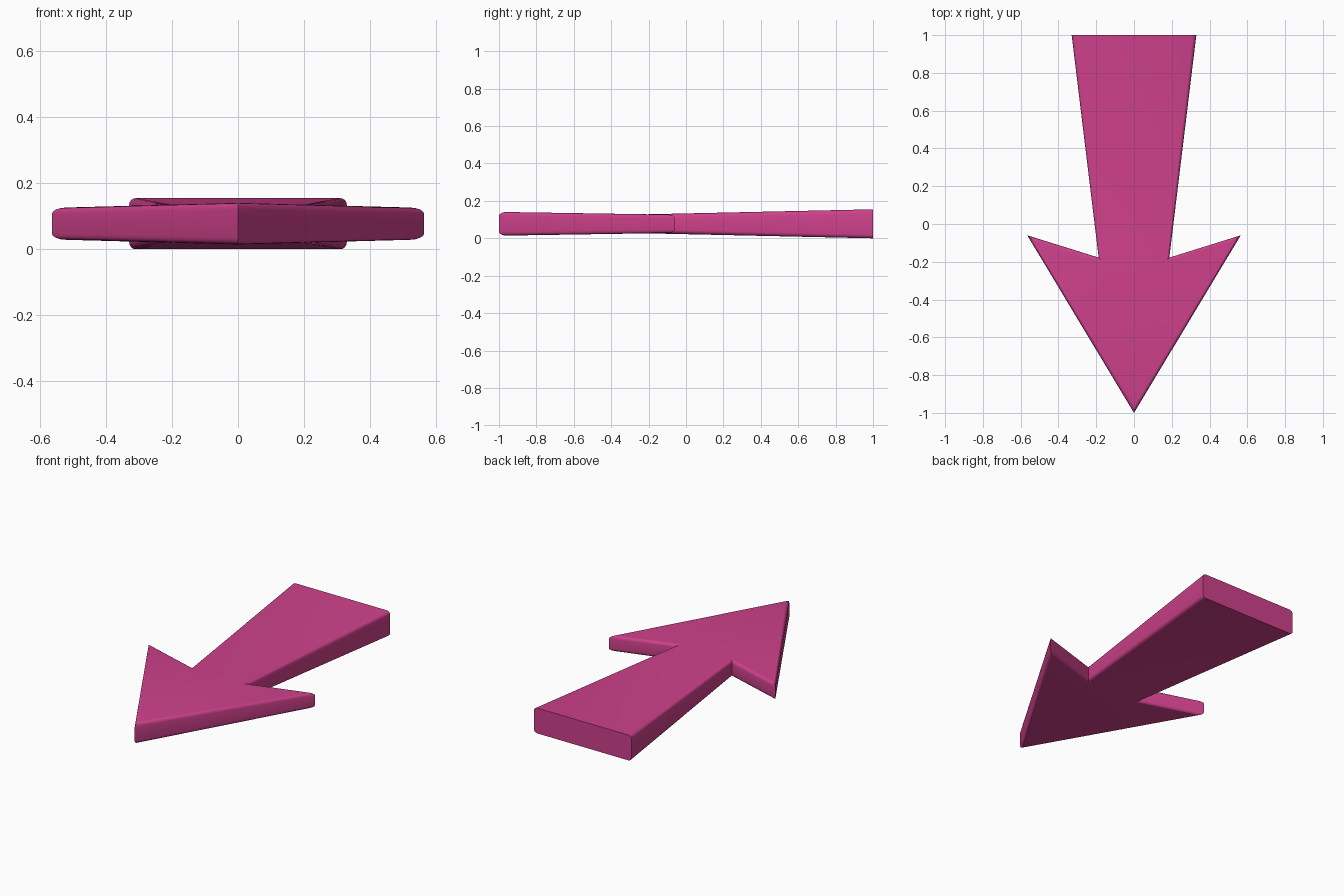
import bpy, bmesh, math
from mathutils import Vector, Matrix

cube = bpy.data.objects.get("Cube")
if cube:
    bpy.data.objects.remove(cube)

MID = 0.0775      # height of the middle plane
R = 0.02          # rounding of the long edges
STEPS = 4

# Outline, counter-clockwise from the point: x, y, half thickness
half = [(0.565, -0.06, 0.049), (0.187, -0.178, 0.051), (0.33, 1.0, 0.0775)]
outline = [(0, -1.0, 0.063)] + half + [(-x, y, h) for x, y, h in reversed(half)]
N = len(outline)
TIP, WING, NOTCH, TAIL, TAIL_L, NOTCH_L, WING_L = range(N)


def inset(i, d):
    """Move a corner inward by d from its two edges; the tail end stays flat."""
    pts = [Vector(outline[k % N][:2]) for k in (i - 1, i, i + 1)]
    rows, dist = [], []
    for a, b, edge in ((pts[0], pts[1], (i - 1) % N), (pts[1], pts[2], i)):
        t = (b - a).normalized()
        rows.append((-t.y, t.x))
        dist.append(0 if edge == TAIL else d)
    return pts[1] + Matrix(rows).inverted() @ Vector(dist)


bm = bmesh.new()


def ring(angle, side):
    verts = []
    for i, (x, y, h) in enumerate(outline):
        p = inset(i, R * (1 - math.cos(angle)))
        z = MID + side * (h - R * (1 - math.sin(angle)))
        verts.append(bm.verts.new((p.x, p.y, z)))
    return verts


# Rounded rim, from the underside up to the top
angles = [math.pi / 2 * k / STEPS for k in range(STEPS + 1)]
rings = [ring(a, -1) for a in reversed(angles)] + [ring(a, 1) for a in angles]
for low, high in zip(rings, rings[1:]):
    for i in range(N):
        j = (i + 1) % N
        bm.faces.new((low[i], low[j], high[j], high[i]))

# Top and underside: two barbs, the head centre and the shaft
for loop in (rings[0], rings[-1]):
    for ids in ((TIP, WING, NOTCH), (TIP, NOTCH, NOTCH_L),
                (TIP, NOTCH_L, WING_L), (NOTCH, TAIL, TAIL_L, NOTCH_L)):
        bm.faces.new([loop[k] for k in ids])
bmesh.ops.recalc_face_normals(bm, faces=bm.faces)

mesh = bpy.data.meshes.new("arrow")
bm.to_mesh(mesh)
bm.free()
arrow = bpy.data.objects.new("arrow", mesh)
bpy.context.collection.objects.link(arrow)

# Pink material
pink = bpy.data.materials.new("pink")
pink.use_nodes = True
colour = (0.62, 0.053, 0.26, 1)
pink.diffuse_color = colour
pink.node_tree.nodes["Principled BSDF"].inputs["Base Color"].default_value = colour
mesh.materials.append(pink)

# Smooth rim, sharp corners
bpy.ops.object.select_all(action="DESELECT")
arrow.select_set(True)
bpy.context.view_layer.objects.active = arrow
bpy.ops.object.shade_smooth_by_angle(angle=math.radians(32))
